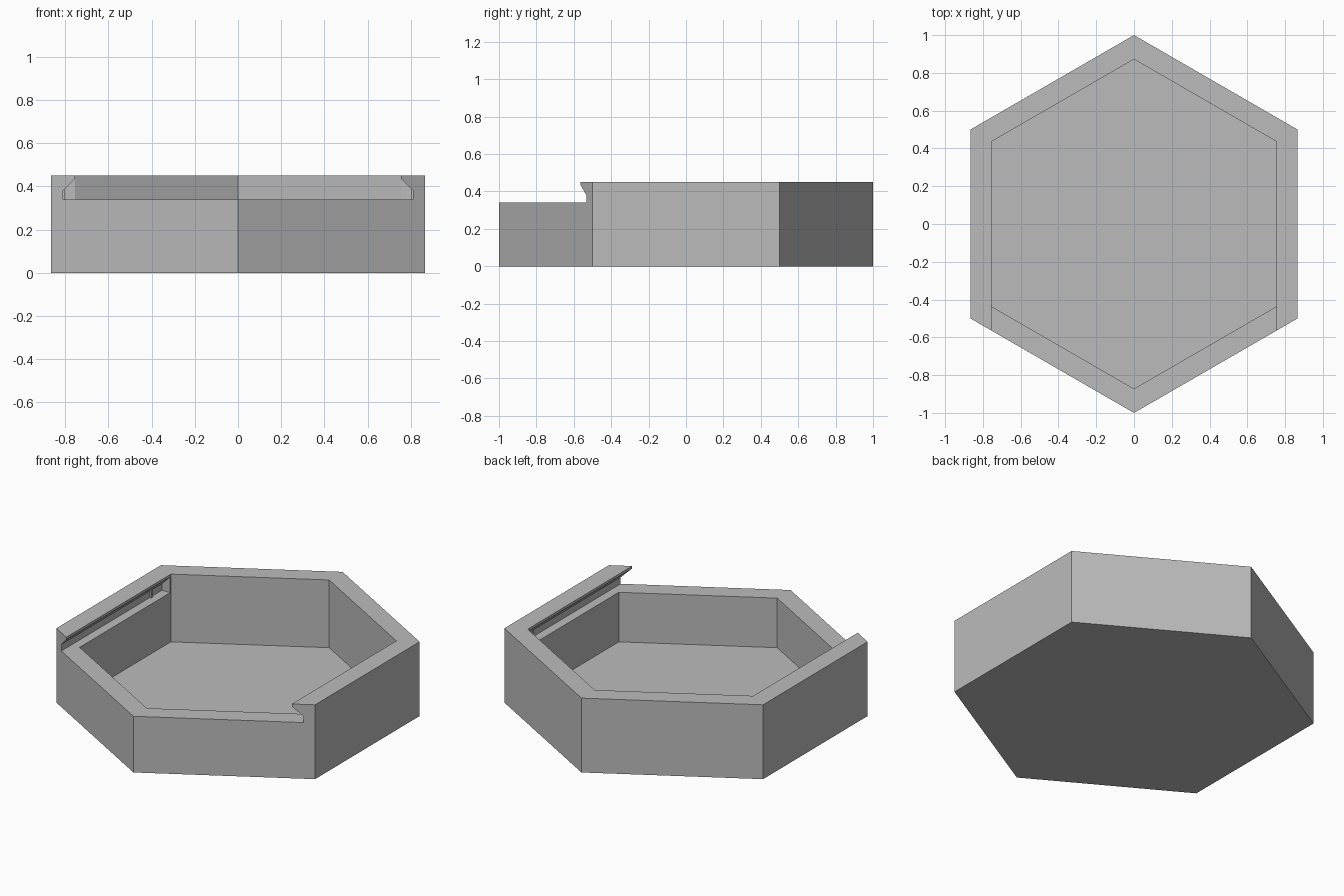
import bpy, bmesh, math
from mathutils import Vector

if "Cube" in bpy.data.objects:
    bpy.data.objects.remove(bpy.data.objects["Cube"])

HEIGHT, LEDGE, FLOOR = 0.45, 0.34, 0.04
INNER_R = 0.872
LIP = INNER_R * math.cos(math.pi / 6)
GROOVE = 0.81
GROOVE_END = 0.43

grey = bpy.data.materials.new("plain grey")
grey.use_nodes = True
colour = (0.5, 0.5, 0.5, 1)
grey.diffuse_color = colour
grey.node_tree.nodes["Principled BSDF"].inputs["Base Color"].default_value = colour


def extrude(name, outline, direction):
    """Closed solid from a flat outline pushed along a direction."""
    bm = bmesh.new()
    face = bm.faces.new([bm.verts.new(p) for p in outline])
    moved = bmesh.ops.extrude_face_region(bm, geom=[face])["geom"]
    verts = [g for g in moved if isinstance(g, bmesh.types.BMVert)]
    bmesh.ops.translate(bm, verts=verts, vec=Vector(direction))
    bmesh.ops.recalc_face_normals(bm, faces=bm.faces)
    mesh = bpy.data.meshes.new(name)
    bm.to_mesh(mesh)
    bm.free()
    mesh.materials.append(grey)
    obj = bpy.data.objects.new(name, mesh)
    bpy.context.collection.objects.link(obj)
    return obj


def hexagon(radius, z):
    angles = [math.radians(90 + 60 * i) for i in range(6)]
    return [(radius * math.cos(a), radius * math.sin(a), z) for a in angles]


def cut(target, cutter):
    cutter.hide_render = True
    mod = target.modifiers.new("cut", 'BOOLEAN')
    mod.operation, mod.solver, mod.object = 'DIFFERENCE', 'EXACT', cutter
    bpy.context.view_layer.objects.active = target
    bpy.ops.object.modifier_apply(modifier=mod.name)
    bpy.data.objects.remove(cutter)


# Hexagonal tray with a hollow inside
tray = extrude("tray", hexagon(1, 0), (0, 0, HEIGHT))
cut(tray, extrude("hollow_cutter", hexagon(INNER_R, FLOOR), (0, 0, 1)))

# Undercut channel for a sliding lid, open at the front
half = [(GROOVE, LEDGE), (GROOVE, 0.38), (LIP, 0.435), (LIP, 0.6)]
profile = half + [(-x, z) for x, z in reversed(half)]
outline = [(x, GROOVE_END, z) for x, z in profile]
cut(tray, extrude("lid_channel_cutter", outline, (0, -2, 0)))

# Small catch ribs inside the channel
for side, name in ((1, "left_catch"), (-1, "right_catch")):
    base = [(side * x, y, LEDGE - 0.005)
            for x, y in ((0.8, 0.314), (0.82, 0.314), (0.82, 0.33), (0.8, 0.33))]
    extrude(name, base, (0, 0, 0.05))
